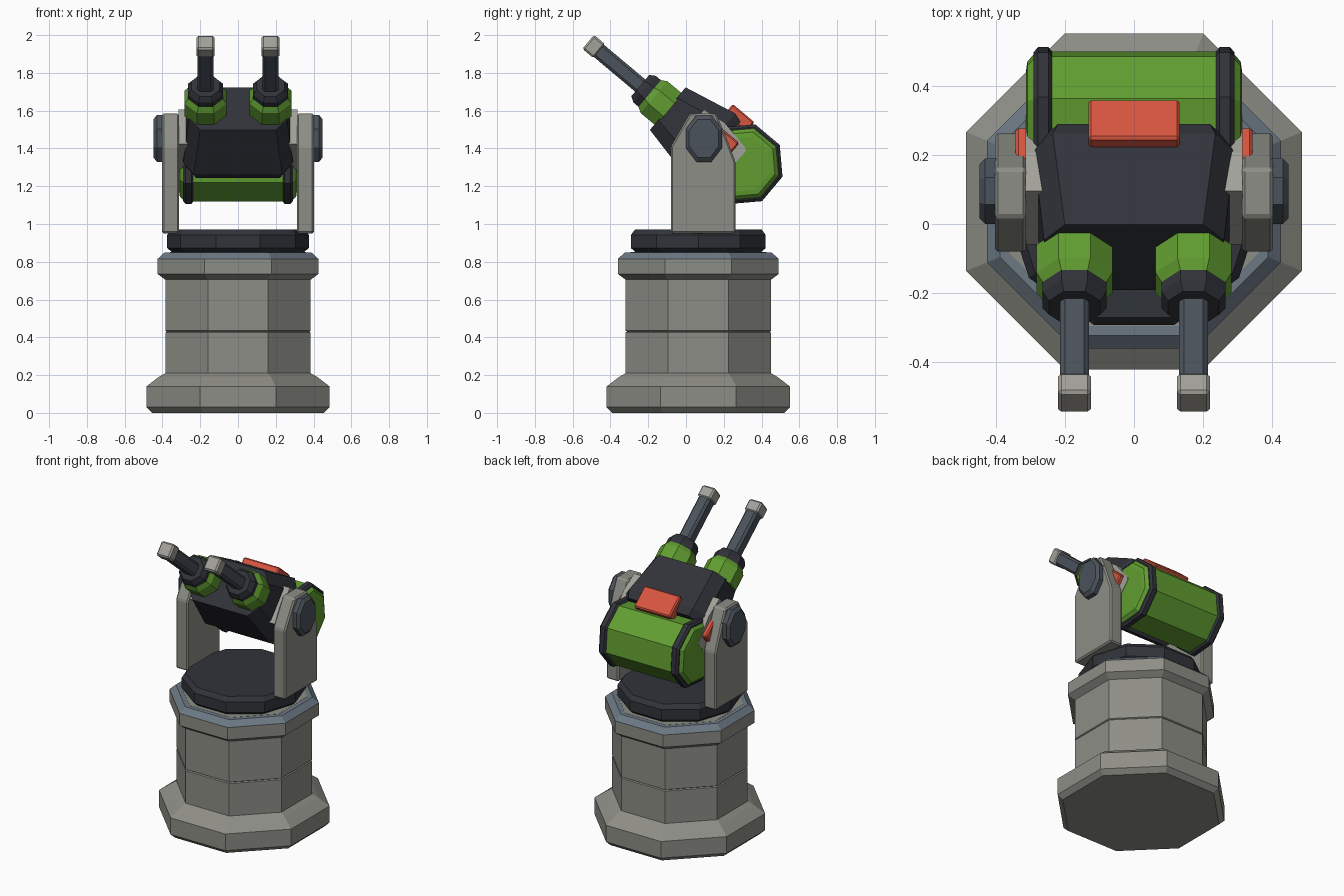
import bpy, bmesh
from math import sin, cos, tan, pi, radians
from mathutils import Matrix, Vector

if "Cube" in bpy.data.objects:
    bpy.data.objects.remove(bpy.data.objects["Cube"])

def material(name, rgb):
    m = bpy.data.materials.new(name)
    m.diffuse_color = (*rgb, 1)
    m.use_nodes = True
    m.node_tree.nodes["Principled BSDF"].inputs["Base Color"].default_value = m.diffuse_color
    return m

GREY = material("warm_grey", (0.27, 0.27, 0.24))
LIGHT = material("light_grey", (0.36, 0.355, 0.32))
DARK = material("charcoal", (0.03, 0.033, 0.042))
SLATE = material("slate", (0.07, 0.085, 0.105))
BLUE = material("blue_grey", (0.15, 0.19, 0.23))
GREEN = material("green", (0.12, 0.34, 0.03))
RED = material("red", (0.68, 0.09, 0.05))

def frame(origin, a, b, c):
    """Matrix whose local axes are a, b, c."""
    return Matrix((a, b, c)).transposed().to_4x4().copy() if origin is None else \
        Matrix.Translation(origin) @ Matrix((a, b, c)).transposed().to_4x4()

def loft(name, rings, mat, mtx=Matrix(), bevel=0):
    """Flat-shaded skin through equal-length rings of points, capped."""
    bm = bmesh.new()
    vs = [[bm.verts.new(mtx @ Vector(p)) for p in r] for r in rings]
    for a, b in zip(vs, vs[1:]):
        for i in range(len(a)):
            j = (i + 1) % len(a)
            bm.faces.new((a[i], a[j], b[j], b[i]))
    bm.faces.new(vs[0])
    bm.faces.new(vs[-1])
    bmesh.ops.recalc_face_normals(bm, faces=bm.faces[:])
    if bevel:
        bmesh.ops.bevel(bm, geom=bm.edges[:], offset=bevel, segments=1, affect='EDGES')
    me = bpy.data.meshes.new(name)
    bm.to_mesh(me)
    bm.free()
    me.materials.append(mat)
    ob = bpy.data.objects.new(name, me)
    bpy.context.collection.objects.link(ob)
    return ob

def prism(name, profile, mat, mtx=Matrix(), n=8, sx=1, sy=1, turn=0.5):
    """Stack of n-gons; profile = (distance to flat, height)."""
    k = 1 / cos(pi / n)
    loft(name, [[(r * k * sx * cos(2 * pi * (i + turn) / n),
                  r * k * sy * sin(2 * pi * (i + turn) / n), z)
                 for i in range(n)] for r, z in profile], mat, mtx)

def box(name, x, y, z, mat, mtx=Matrix(), bevel=0.008):
    loft(name, [[(x[0], y[0], h), (x[1], y[0], h), (x[1], y[1], h), (x[0], y[1], h)]
                for h in z], mat, mtx, bevel)

# Pedestal, all centred slightly behind the origin
ped = Matrix.Translation((0, 0.065, 0))
prism("base_plinth", [(.455, 0), (.485, .03), (.485, .14), (.42, .19), (.385, .21)], GREY, ped)
prism("column", [(.385, .2), (.385, .425), (.378, .43), (.385, .435), (.385, .72)], GREY, ped)
prism("column_collar", [(.385, .705), (.425, .735), (.425, .815), (.36, .816), (.36, .851)], GREY, ped)
prism("collar_rim", [(.425, .814), (.425, .816), (.388, .85)], BLUE, ped)
prism("turntable_side", [(.325, .845), (.357, .873), (.357, .942), (.335, .971)], DARK, ped, n=10, turn=0)

# Yoke arms and pivot caps
arm_profile = [(-.08, .95), (-.08, 1.41), (.02, 1.585), (.16, 1.585), (.205, 1.48),
               (.262, 1.33), (.262, .95)]
for s, side in ((-1, "left"), (1, "right")):
    loft("yoke_arm_" + side, [[(s * x, y, z) for y, z in arm_profile] for x in (.312, .402)],
         GREY, bevel=.009)
    cap = frame((0, .095, 1.453), (0, 1, 0), (0, 0, 1), (s, 0, 0))
    prism("pivot_cap_" + side, [(.095, .39), (.095, .43), (.078, .447)], SLATE, cap, sy=1.3)

# Tilted head: local x = sideways, y = forward along guns, z = up from guns
t = radians(40)
fwd, up = (0, -cos(t), sin(t)), (0, sin(t), cos(t))
head = frame((0, .095, 1.45), (1, 0, 0), fwd, up)

def section(u, w, h, cx, cz):
    return [(x, u, z) for x, z in ((w, h - cz), (w - cx, h), (cx - w, h), (-w, h - cz),
                                   (-w, cz - h), (cx - w, -h), (w - cx, -h), (w, cz - h))]

loft("head_housing", [section(-.09, .275, .195, .055, .08), section(-.04, .29, .21, .055, .08),
                      section(.25, .26, .147, .06, .07)], DARK, head)
box("top_panel", (-.132, .132), (-.148, .002), (.17, .24), RED, head)

# Rear drum across the head
drum = frame(head @ Vector((0, -.243, .03)), fwd, up, (1, 0, 0))
prism("drum", [(.14, -.312), (.165, -.308), (.188, -.285), (.192, -.24), (.192, .24),
               (.188, .285), (.165, .308), (.14, .312)], GREEN, drum)

# Paired parts on the head
for s, side in ((-1, "left"), (1, "right")):
    ring = frame(drum.translation, fwd, up, (s, 0, 0))
    prism("drum_band_" + side, [(.192, .237), (.204, .247), (.204, .278), (.19, .29)], DARK, ring)
    plate = [(.1, .12), (-.03, .137), (-.2, .105), (-.212, .09), (-.205, -.09), (.1, -.12)]
    loft("side_bracket_" + side, [[(s * x, u, v) for u, v in plate] for x in (.25, .314)],
         LIGHT, head)
    box("side_light_" + side, sorted((s * .29, s * .342)), (-.157, -.03), (.0, .103), RED, head)
    gun = frame(head @ Vector((s * .172, 0, 0)), (1, 0, 0), up, fwd)
    prism("gun_socket_" + side, [(.11, .24), (.11, .345), (.09, .378)], GREEN, gun)
    prism("gun_collar_" + side, [(.092, .37), (.092, .41), (.074, .44)], DARK, gun)
    b, c = .042, .014
    loft("gun_barrel_" + side, [[(x, y, z) for x, y in (
        (b, b - c), (b - c, b), (c - b, b), (-b, b - c),
        (-b, c - b), (c - b, -b), (b - c, -b), (b, c - b))] for z in (.42, .735)], SLATE, gun)
    box("gun_muzzle_" + side, (-.048, .048), (-.048, .048), (.722, .8), LIGHT, gun, .01)
